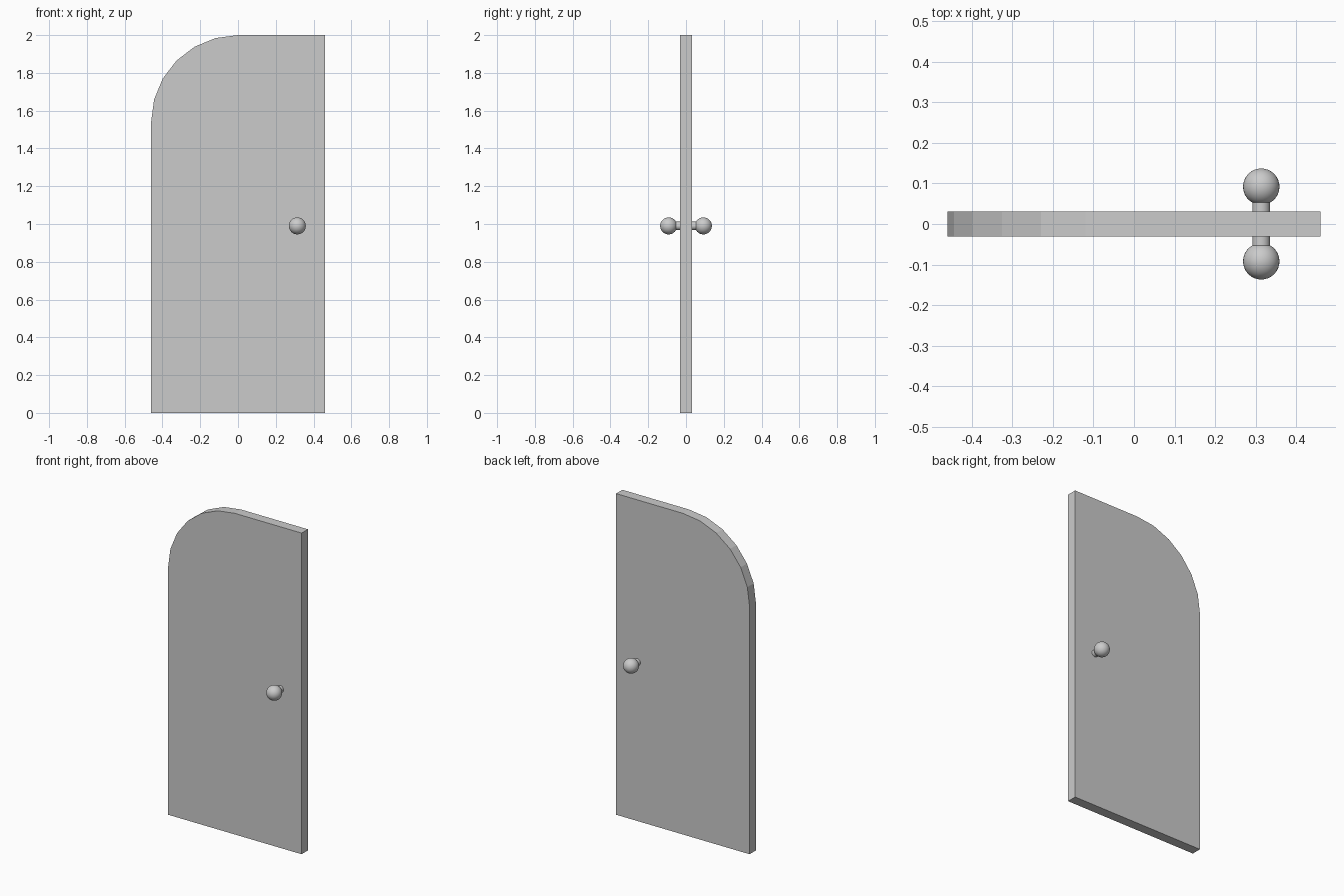
import bpy, bmesh
from math import sin, cos, pi, radians
from mathutils import Matrix

if "Cube" in bpy.data.objects:
    bpy.data.objects.remove(bpy.data.objects["Cube"])

HALF_W, HALF_T, HEIGHT = 0.46, 0.031, 2.0
KNOB_X, KNOB_Z, KNOB_Y, KNOB_R = 0.314, 0.99, 0.092, 0.045


def finish(bm, name):
    bmesh.ops.recalc_face_normals(bm, faces=bm.faces)
    mesh = bpy.data.meshes.new(name)
    bm.to_mesh(mesh)
    bm.free()
    obj = bpy.data.objects.new(name, mesh)
    bpy.context.collection.objects.link(obj)
    return obj


def shade_smooth(obj):
    bpy.ops.object.select_all(action='DESELECT')
    obj.select_set(True)
    bpy.context.view_layer.objects.active = obj
    bpy.ops.object.shade_smooth_by_angle(angle=radians(40))


# Door panel: one quarter-round top corner in six flat facets
outline = [(-HALF_W, 0), (HALF_W, 0), (HALF_W, HEIGHT)]
for i in range(7):
    a = pi / 2 + i * pi / 12
    outline.append((HALF_W * cos(a), HEIGHT - HALF_W + HALF_W * sin(a)))
bm = bmesh.new()
face = bm.faces.new([bm.verts.new((x, -HALF_T, z)) for x, z in outline])
ext = bmesh.ops.extrude_face_region(bm, geom=[face])
bmesh.ops.translate(bm, vec=(0, 2 * HALF_T, 0),
                    verts=[v for v in ext["geom"] if isinstance(v, bmesh.types.BMVert)])
finish(bm, "door_panel")

# Round knob and its stem on each side
for side, label in ((-1, "front"), (1, "back")):
    turn = Matrix.Rotation(radians(-90 * side), 4, 'X')

    bm = bmesh.new()
    bmesh.ops.create_uvsphere(
        bm, u_segments=32, v_segments=16, radius=KNOB_R,
        matrix=Matrix.Translation((KNOB_X, side * KNOB_Y, KNOB_Z)) @ turn)
    shade_smooth(finish(bm, label + "_knob"))

    # Stem runs from the panel into the knob
    start, end = HALF_T - 0.003, KNOB_Y - 0.036
    bm = bmesh.new()
    bmesh.ops.create_cone(
        bm, cap_ends=True, segments=16, radius1=0.022, radius2=0.022,
        depth=end - start,
        matrix=Matrix.Translation((KNOB_X, side * (start + end) / 2, KNOB_Z)) @ turn)
    shade_smooth(finish(bm, label + "_knob_stem"))
